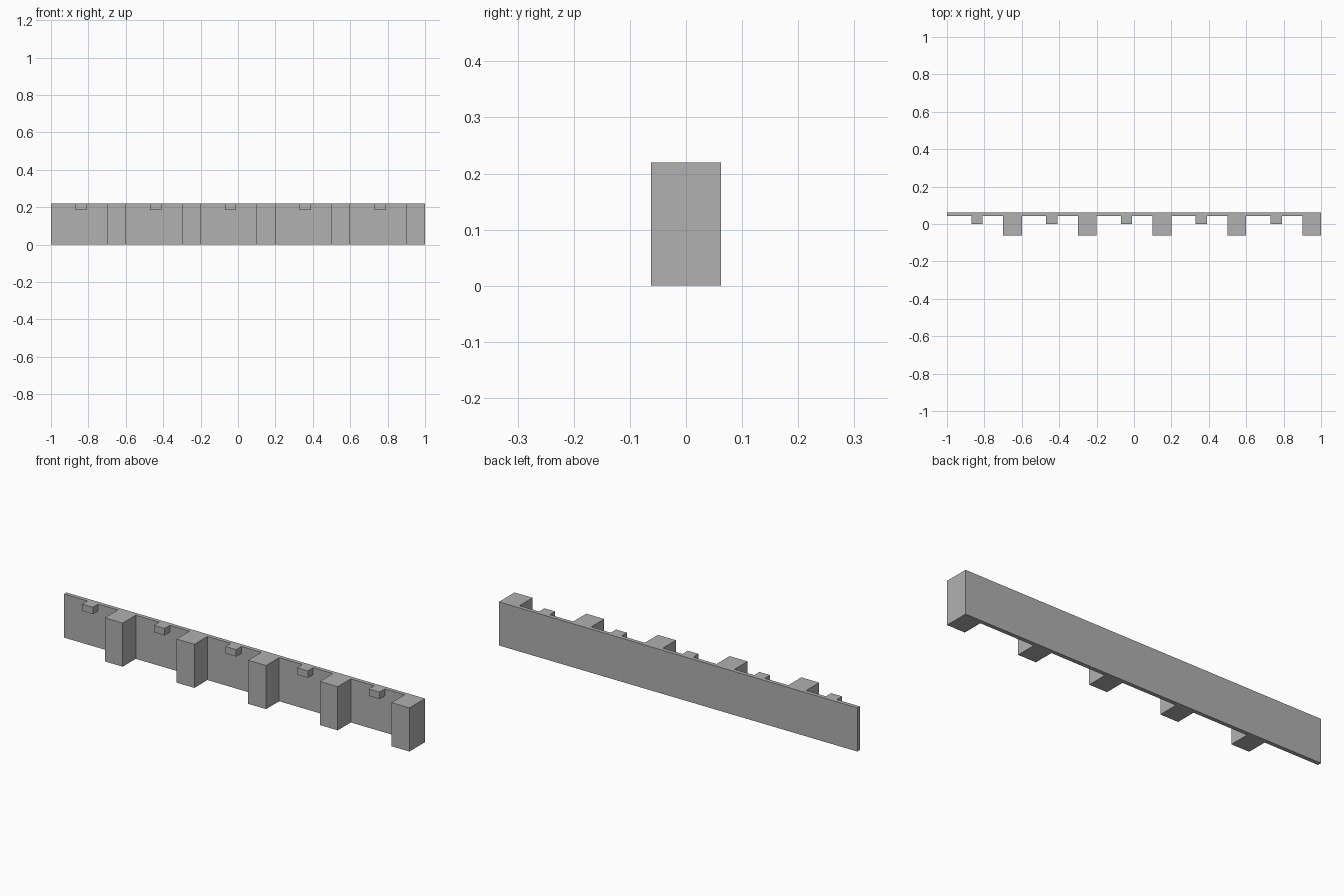
import bpy
import bmesh

if "Cube" in bpy.data.objects:
    bpy.data.objects.remove(bpy.data.objects["Cube"])

HEIGHT = 0.22
BACK, FACE, POST_FRONT, PEG_FRONT = 0.062, 0.042, -0.062, 0.0
SPACING, COUNT = 0.4, 5

grey = bpy.data.materials.new("plain grey")
grey.use_nodes = True
colour = (0.44, 0.44, 0.44, 1)
grey.diffuse_color = colour
grey.node_tree.nodes["Principled BSDF"].inputs["Base Color"].default_value = colour


def extrude_plan(name, outline, bottom, top):
    """Extrude a flat plan outline upwards into a solid."""
    bm = bmesh.new()
    face = bm.faces.new([bm.verts.new((x, y, bottom)) for x, y in outline])
    result = bmesh.ops.extrude_face_region(bm, geom=[face])
    for item in result["geom"]:
        if isinstance(item, bmesh.types.BMVert):
            item.co.z = top
    bmesh.ops.recalc_face_normals(bm, faces=bm.faces)
    mesh = bpy.data.meshes.new(name)
    bm.to_mesh(mesh)
    bm.free()
    mesh.materials.append(grey)
    obj = bpy.data.objects.new(name, mesh)
    bpy.context.collection.objects.link(obj)
    return obj


# Thin wall with full-height posts, the last post flush with the left end
plan = [(1, BACK), (-1, BACK), (-1, FACE)]
for i in range(COUNT):
    x = -0.7 + i * SPACING
    plan += [(x, FACE), (x, POST_FRONT), (x + 0.1, POST_FRONT)]
    if i < COUNT - 1:
        plan.append((x + 0.1, FACE))
extrude_plan("wall_with_posts", plan, 0, HEIGHT)

# Small pegs along the top edge, one in each bay
for i in range(COUNT):
    x = -0.87 + i * SPACING
    peg = [(x, FACE), (x, PEG_FRONT), (x + 0.06, PEG_FRONT), (x + 0.06, FACE)]
    extrude_plan(f"top_peg_{i + 1}", peg, 0.185, HEIGHT)
